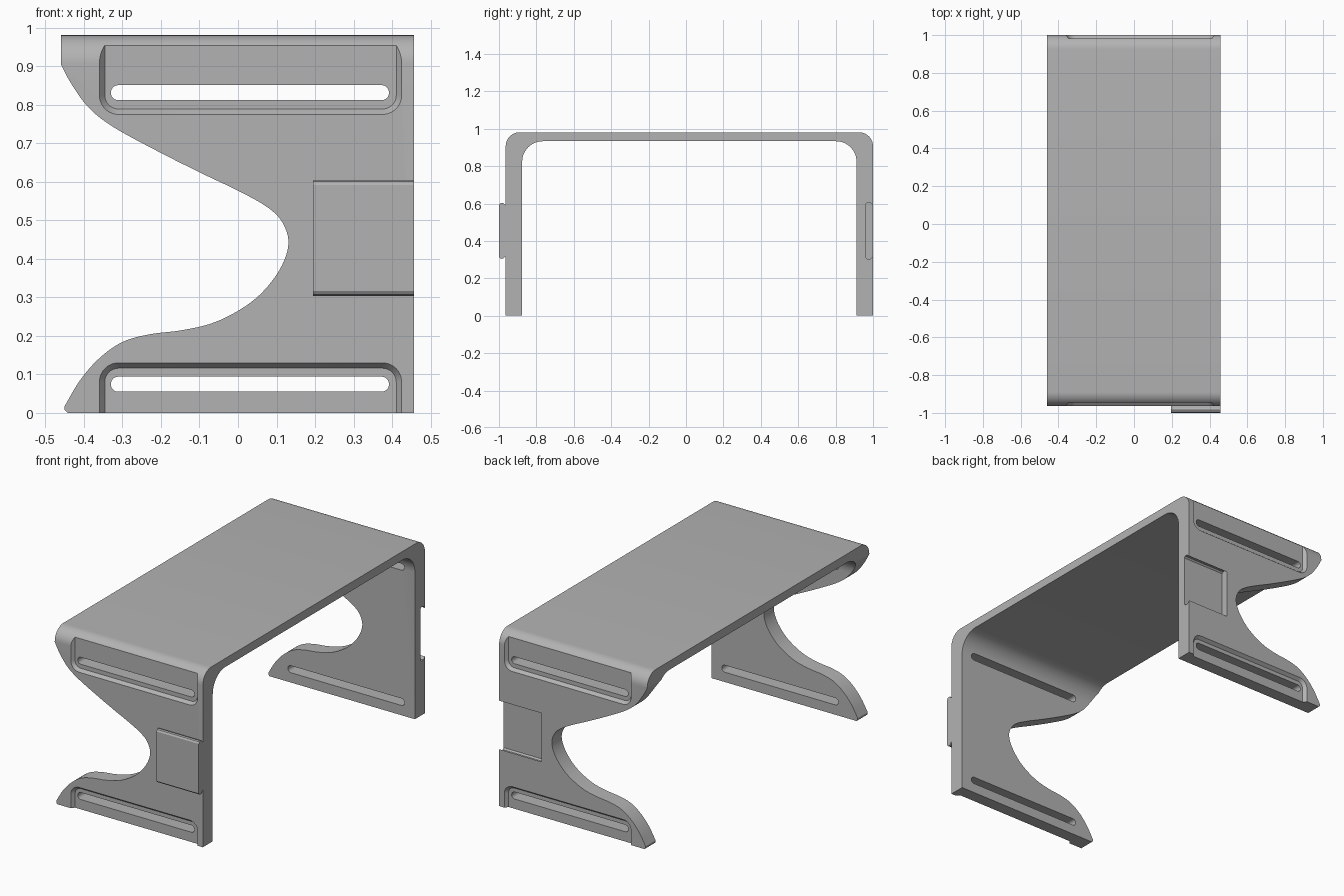
import bpy, bmesh
from math import sin, cos, pi
from mathutils import Vector

old = bpy.data.objects.get("Cube")
if old:
    bpy.data.objects.remove(old, do_unlink=True)

grey = bpy.data.materials.new("plain grey")
grey.use_nodes = True
grey.diffuse_color = (0.45, 0.45, 0.45, 1)
grey.node_tree.nodes["Principled BSDF"].inputs["Base Color"].default_value = grey.diffuse_color


def loft(name, rings):
    """Closed solid through matching rings of 3D points."""
    bm = bmesh.new()
    loops = [[bm.verts.new(p) for p in ring] for ring in rings]
    n = len(loops[0])
    for a, b in zip(loops, loops[1:]):
        for i in range(n):
            j = (i + 1) % n
            bm.faces.new((a[i], a[j], b[j], b[i]))
    bm.faces.new(loops[0])
    bm.faces.new(loops[-1])
    bmesh.ops.recalc_face_normals(bm, faces=bm.faces)
    mesh = bpy.data.meshes.new(name)
    bm.to_mesh(mesh)
    bm.free()
    mesh.materials.append(grey)
    ob = bpy.data.objects.new(name, mesh)
    bpy.context.collection.objects.link(ob)
    return ob


def along_x(name, profile, x0, x1):
    return loft(name, [[(x, y, z) for y, z in profile] for x in (x0, x1)])


def along_y(name, *sections):
    return loft(name, [[(x, y, z) for x, z in outline] for y, outline in sections])


def arc(cx, cz, r, start, end, n=10):
    return [(cx + r * cos(start + (end - start) * i / n),
             cz + r * sin(start + (end - start) * i / n)) for i in range(n + 1)]


def rounded_rect(x0, x1, z0, z1, r):
    centres = ((x1 - r, z1 - r), (x0 + r, z1 - r), (x0 + r, z0 + r), (x1 - r, z0 + r))
    return [p for k, (cx, cz) in enumerate(centres)
            for p in arc(cx, cz, r, k * pi / 2, (k + 1) * pi / 2)]


def spline(points, steps=6):
    """Smooth curve through the points."""
    pts = [Vector(p) for p in points]
    pts = [pts[0] * 2 - pts[1]] + pts + [pts[-1] * 2 - pts[-2]]
    out = []
    for a, b, c, d in zip(pts, pts[1:], pts[2:], pts[3:]):
        for i in range(steps):
            t = i / steps
            out.append(tuple(0.5 * (2 * b + (c - a) * t + (2 * a - 5 * b + 4 * c - d) * t ** 2
                                    + (3 * b - a - 3 * c + d) * t ** 3)))
    return out + [tuple(pts[-2])]


def cut(body, cutter):
    mod = body.modifiers.new("cut", "BOOLEAN")
    mod.operation = "DIFFERENCE"
    mod.solver = "EXACT"
    mod.object = cutter
    cutter.hide_render = True
    bpy.context.view_layer.objects.active = body
    bpy.ops.object.modifier_apply(modifier=mod.name)
    bpy.data.objects.remove(cutter, do_unlink=True)


# Main bracket: bent sheet profile with thick legs
left, right = -0.46, 0.457
front, back, wall = -0.964, 1.0, 0.088
top, under = 0.981, 0.933
ro, ri = 0.075, 0.11
profile = [(front, 0)]
profile += arc(front + ro, top - ro, ro, pi, pi / 2)
profile += arc(back - ro, top - ro, ro, pi / 2, 0)
profile += [(back, 0), (back - wall, 0)]
profile += arc(back - wall - ri, under - ri, ri, 0, pi / 2)
profile += arc(front + wall + ri, under - ri, ri, pi / 2, pi)
profile += [(front + wall, 0)]
bracket = along_x("shelf_bracket", profile, left, right)

# Sweeping cutaway through both legs
curve = spline([(-0.47, 0.93), (-0.46, 0.905), (-0.43, 0.85), (-0.385, 0.79), (-0.32, 0.74),
                (-0.2, 0.675), (-0.09, 0.62), (0.0, 0.577), (0.075, 0.535), (0.115, 0.495),
                (0.131, 0.44), (0.11, 0.375), (0.06, 0.31), (0.0, 0.265), (-0.07, 0.232),
                (-0.15, 0.214), (-0.23, 0.204), (-0.3, 0.184), (-0.36, 0.142),
                (-0.41, 0.085), (-0.45, 0.018)])
outline = curve + [(-0.45, 0.007), (-0.443, 0), (-0.443, -0.1), (-0.6, -0.1), (-0.6, 0.93)]
cut(bracket, along_y("cutaway", (-1.2, outline), (1.2, outline)))

# Shallow recesses with sloped sides, outside of both legs, top and bottom
depth, slope = 0.018, 0.014
for z0, z1 in ((0.775, 1.2), (-0.3, 0.13)):
    wide = rounded_rect(-0.36, 0.425, z0, z1, 0.05)
    narrow = rounded_rect(-0.36 + slope, 0.425 - slope, z0 + slope, z1 - slope, 0.05 - slope)
    for face, out in ((front, -1), (back, 1)):
        cut(bracket, along_y("recess", (face + out * 0.1, wide), (face, wide),
                             (face - out * depth, narrow)))

# Long round-ended slots through both legs
for z0 in (0.055, 0.812):
    slot = rounded_rect(-0.33, 0.392, z0, z0 + 0.039, 0.019)
    cut(bracket, along_y("slot", (-1.2, slot), (1.2, slot)))

# Dovetail groove in the back leg and matching tongue on the front leg
mid = 0.454


def dovetail(rows):
    return [(y, mid - h) for y, h in rows] + [(y, mid + h) for y, h in reversed(rows)]


groove = dovetail([(1.1, 0.136), (back, 0.136), (0.986, 0.15), (0.968, 0.15), (0.96, 0.142)])
cut(bracket, along_x("groove", groove, 0.195, 0.6))
tongue = along_x("dovetail_tongue", dovetail(
    [(-0.95, 0.134), (front, 0.134), (-0.975, 0.147), (-0.985, 0.15),
     (-0.994, 0.147), (-1.0, 0.138)]), 0.195, right)

# Smooth the bends, keep the edges crisp
for ob in (bracket, tongue):
    bpy.ops.object.select_all(action="DESELECT")
    ob.select_set(True)
    bpy.context.view_layer.objects.active = ob
    bpy.ops.object.shade_smooth_by_angle(angle=pi / 7)
